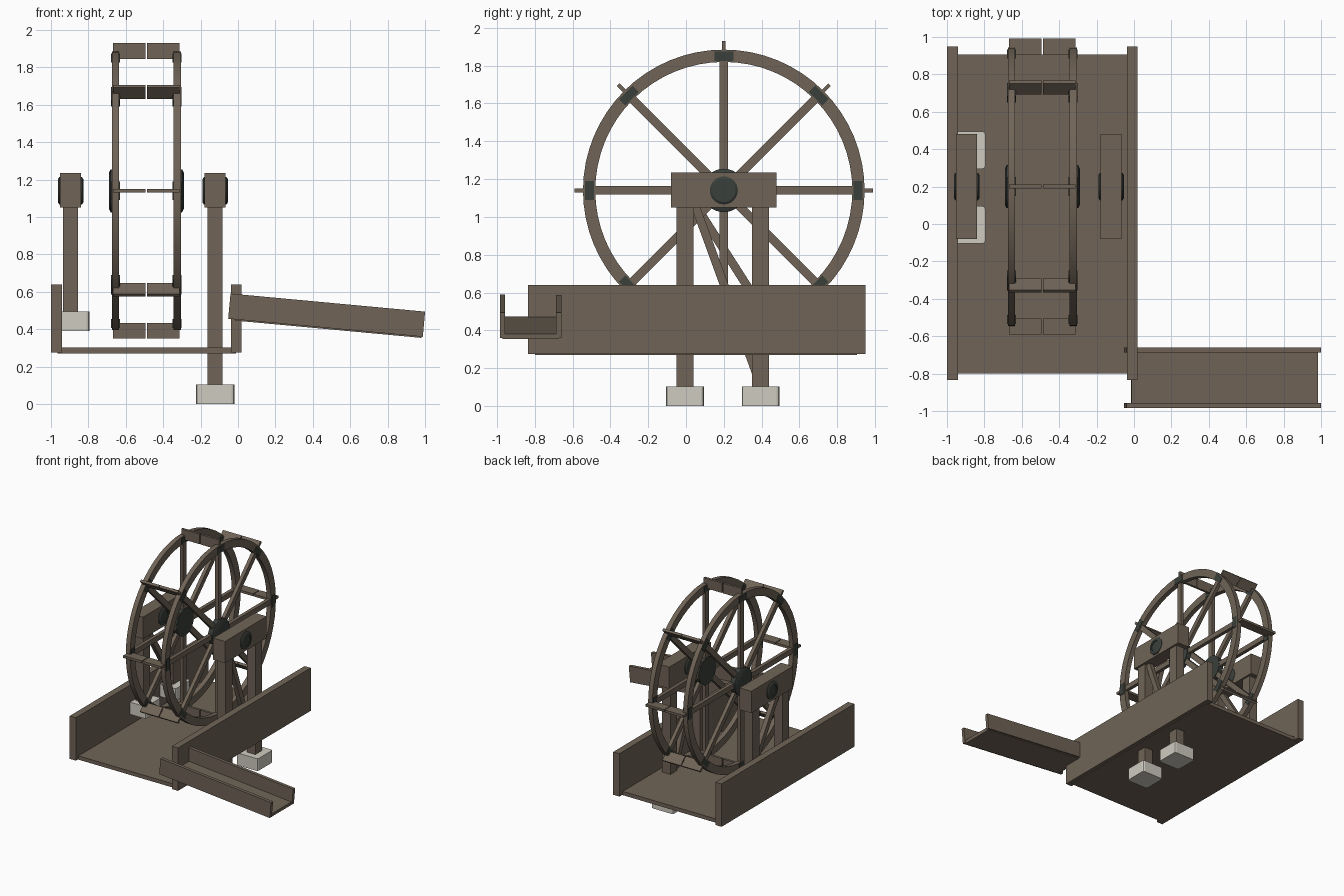
import bpy, bmesh, math
from mathutils import Matrix, Vector

if "Cube" in bpy.data.objects:
    bpy.data.objects.remove(bpy.data.objects["Cube"])


def material(name, rgb):
    m = bpy.data.materials.new(name)
    m.use_nodes = True
    m.diffuse_color = (*rgb, 1)
    bsdf = m.node_tree.nodes["Principled BSDF"]
    bsdf.inputs["Base Color"].default_value = (*rgb, 1)
    bsdf.inputs["Roughness"].default_value = 0.9
    return m


WOOD = material("weathered wood", (0.162, 0.127, 0.095))
STONE = material("pale concrete", (0.62, 0.60, 0.53))
IRON = material("dark iron", (0.042, 0.05, 0.043))


def finish(name, bm, mat, smooth=False):
    bmesh.ops.recalc_face_normals(bm, faces=bm.faces)
    mesh = bpy.data.meshes.new(name)
    bm.to_mesh(mesh)
    bm.free()
    mesh.materials.append(mat)
    ob = bpy.data.objects.new(name, mesh)
    bpy.context.collection.objects.link(ob)
    if smooth:
        bpy.ops.object.select_all(action="DESELECT")
        ob.select_set(True)
        bpy.context.view_layer.objects.active = ob
        bpy.ops.object.shade_smooth_by_angle(angle=math.radians(30))
    return ob


def add_box(bm, size, matrix):
    bmesh.ops.create_cube(bm, size=1, matrix=matrix @ Matrix.Diagonal((*size, 1)))


def box(name, x, y, z, mat=WOOD):
    """Box from (min, max) ranges on each axis."""
    bm = bmesh.new()
    centre = Vector([(a + b) / 2 for a, b in (x, y, z)])
    add_box(bm, [b - a for a, b in (x, y, z)], Matrix.Translation(centre))
    return finish(name, bm, mat)


def lathe(name, profile, centre, mat, steps=32, closed=False):
    """Spin (x offset, radius) points about the x axis through centre."""
    bm = bmesh.new()
    verts = [bm.verts.new((px, 0, r)) for px, r in profile]
    edges = [bm.edges.new(p) for p in zip(verts, verts[1:])]
    if closed:
        edges.append(bm.edges.new((verts[-1], verts[0])))
    bmesh.ops.spin(bm, geom=verts + edges, cent=(0, 0, 0), axis=(1, 0, 0),
                   angle=math.tau, steps=steps)
    bmesh.ops.remove_doubles(bm, verts=bm.verts, dist=0.0001)
    bmesh.ops.translate(bm, verts=bm.verts, vec=centre)
    return finish(name, bm, mat, smooth=True)


# Wheel
AXLE_Y, AXLE_Z, MID_X = 0.20, 1.14, -0.49
R_OUT, R_IN, RIM_W, RIM_X = 0.745, 0.68, 0.04, 0.165


def radial(x, angle, radius):
    """Frame at a radius from the axle; local z points outward."""
    return (Matrix.Translation((x, AXLE_Y, AXLE_Z)) @ Matrix.Rotation(angle, 4, "X")
            @ Matrix.Translation((0, 0, radius)))


ANGLES = [i * math.tau / 8 for i in range(8)]
for side, label in ((-1, "right"), (1, "left")):
    x = MID_X + side * RIM_X
    h = RIM_W / 2
    lathe(label + "_rim", [(-h, R_IN), (h, R_IN), (h, R_OUT), (-h, R_OUT)],
          (x, AXLE_Y, AXLE_Z), WOOD, steps=64, closed=True)
    spokes, brackets, paddles = bmesh.new(), bmesh.new(), bmesh.new()
    for a in ANGLES:
        add_box(spokes, (0.03, 0.045, 0.69), radial(x, a, 0.345))
        add_box(brackets, (RIM_W + 0.008, 0.10, 0.048), radial(x, a, 0.71))
        add_box(paddles, (0.174, 0.02, 0.085), radial(MID_X + side * 0.0905, a, 0.748))
    finish(label + "_spokes", spokes, WOOD)
    finish(label + "_rim_brackets", brackets, IRON)
    finish(label + "_paddles", paddles, WOOD)
    lathe(label + "_hub", [(-side * 0.018, 0), (-side * 0.018, 0.115), (side * 0.026, 0.115),
                           (side * 0.036, 0.095), (side * 0.036, 0)],
          (x, AXLE_Y, AXLE_Z), IRON)

# Support frames: bearing beam, two posts on footings, diagonal brace
for label, x, foot_x, foot_z in (("right", -0.895, -0.896, 0.39),
                                 ("left", -0.122, -0.122, 0.0)):
    box(label + "_bearing_beam", (x - 0.056, x + 0.056), (-0.08, 0.48), (1.05, 1.235))
    top = foot_z + 0.104
    for end, y in (("front", -0.005), ("back", 0.395)):
        box(f"{label}_{end}_post", (x - 0.04, x + 0.04), (y - 0.045, y + 0.045),
            (top - 0.02, 1.07))
        foot = box(f"{label}_{end}_footing", (foot_x - 0.102, foot_x + 0.102),
                   (y - 0.1, y + 0.1), (foot_z, top), STONE)
        bm = bmesh.new()
        bm.from_mesh(foot.data)
        upright = [e for e in bm.edges
                   if abs(e.verts[0].co.z - e.verts[1].co.z) > 0.05]
        bmesh.ops.bevel(bm, geom=upright, offset=0.016, segments=2, affect="EDGES",
                        profile=0.5)
        bm.to_mesh(foot.data)
        bm.free()
    start = Vector((x, 0.045, 1.07))
    stop = Vector((x, 0.375, top + 0.06))
    bm = bmesh.new()
    along = stop - start
    turn = Matrix.Rotation(math.atan2(-along.y, along.z), 4, "X")
    add_box(bm, (0.04, 0.045, along.length),
            Matrix.Translation((start + stop) / 2) @ turn)
    finish(label + "_brace", bm, WOOD)
    lathe(label + "_bearing_ring",
          [(-0.068, 0.045), (0.068, 0.045), (0.068, 0.062), (0.06, 0.074),
           (-0.06, 0.074), (-0.068, 0.062)],
          (x, AXLE_Y, AXLE_Z), IRON, closed=True)
    lathe(label + "_bearing_cap", [(-0.062, 0), (-0.062, 0.046), (0.062, 0.046), (0.062, 0)],
          (x, AXLE_Y, AXLE_Z), IRON)

# Water channel under the wheel
box("channel_floor", (-0.965, -0.01), (-0.80, 0.905), (0.27, 0.302))
box("channel_right_wall", (-1.0, -0.942), (-0.835, 0.95), (0.275, 0.64))
box("channel_left_wall", (-0.038, 0.02), (-0.835, 0.95), (0.275, 0.64))

# Sloping side chute
slope = Matrix.Translation((0.474, -0.822, 0.475)) @ Matrix.Rotation(math.radians(5.3), 4, "Y")
for label, y in (("front", -0.149), ("back", 0.149)):
    bm = bmesh.new()
    add_box(bm, (1.045, 0.028, 0.135), slope @ Matrix.Translation((0, y, 0)))
    finish(f"chute_{label}_wall", bm, WOOD)
bm = bmesh.new()
add_box(bm, (1.0, 0.30, 0.028), slope @ Matrix.Translation((0.015, 0, -0.06)))
finish("chute_floor", bm, WOOD)
